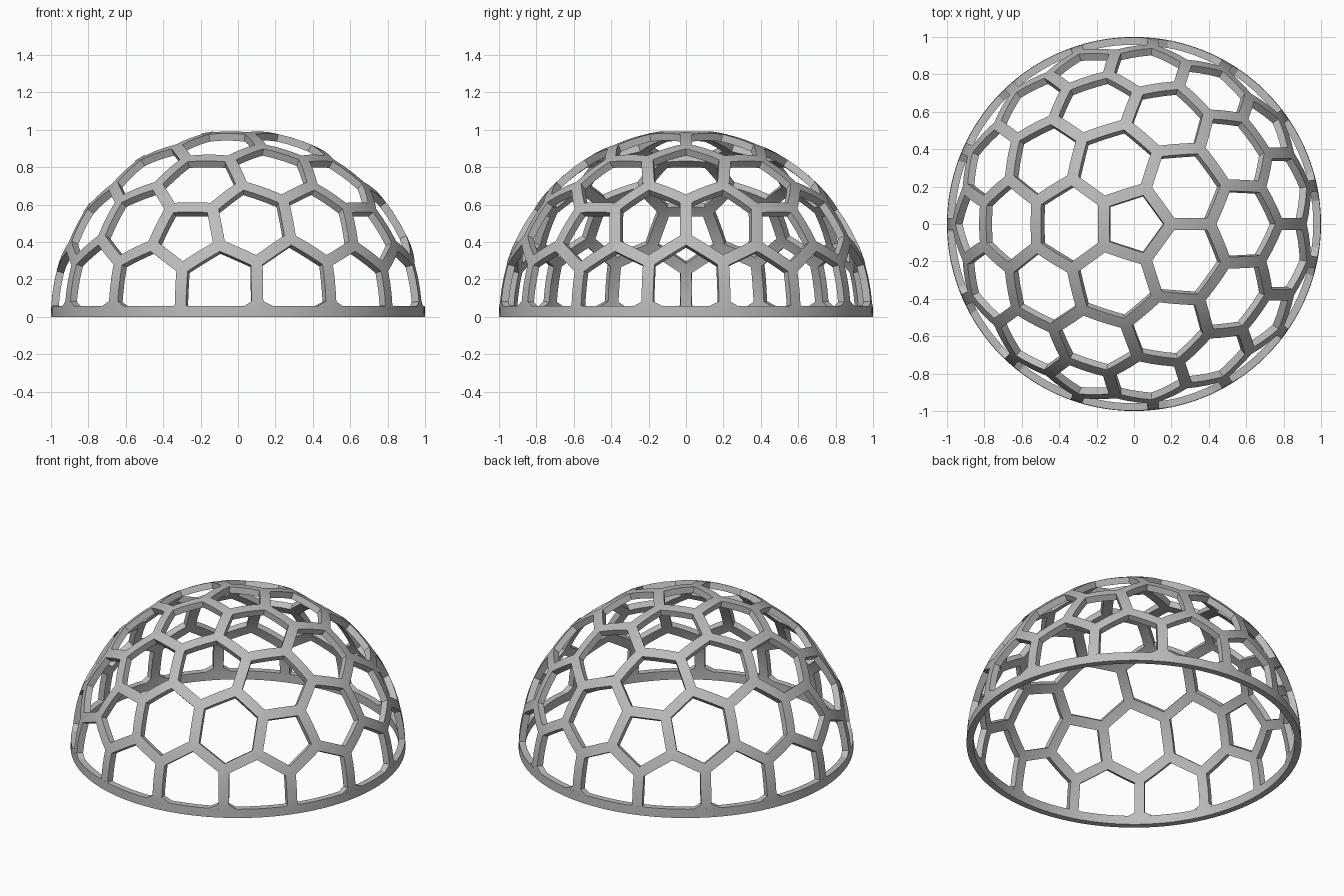
import bpy
import bmesh
from itertools import combinations, permutations
from math import sin, cos, atan2, pi, radians, sqrt
from mathutils import Vector

RIM_TOP = 0.057
THICKNESS = 0.04
HALF_STRUT = 0.032

cube = bpy.data.objects.get("Cube")
if cube:
    bpy.data.objects.remove(cube, do_unlink=True)

grey = bpy.data.materials.new("plain grey")
grey.use_nodes = True
colour = (0.5, 0.5, 0.5, 1)
grey.diffuse_color = colour
grey.node_tree.nodes["Principled BSDF"].inputs["Base Color"].default_value = colour


def finish(bm, name, thickness=0):
    """Turn a bmesh into a smooth, sharp-edged object."""
    mesh = bpy.data.meshes.new(name)
    bm.to_mesh(mesh)
    bm.free()
    mesh.materials.append(grey)
    obj = bpy.data.objects.new(name, mesh)
    bpy.context.collection.objects.link(obj)
    bpy.ops.object.select_all(action="DESELECT")
    obj.select_set(True)
    bpy.context.view_layer.objects.active = obj
    if thickness:
        solid = obj.modifiers.new("Thickness", "SOLIDIFY")
        solid.thickness = thickness
        solid.offset = -1
        bpy.ops.object.modifier_apply(modifier=solid.name)
    bpy.ops.object.shade_smooth_by_angle(angle=radians(30))
    return obj


# Cell centres: an icosahedron with every edge split in three
z = 1 / sqrt(5)
corners = [Vector((0, 0, 1)), Vector((0, 0, -1))]
for k in range(5):
    for height, turn in ((z, pi / 5), (-z, 0)):
        a = turn + k * 2 * pi / 5
        corners.append(Vector((2 * z * cos(a), 2 * z * sin(a), height)))


def joined(a, b):
    return a.dot(b) > 0.4


centres = list(corners)
centres += [a.slerp(b, 1 / 3) for a, b in permutations(corners, 2) if joined(a, b)]
centres += [(a + b + c).normalized() for a, b, c in combinations(corners, 3)
            if joined(a, b) and joined(b, c) and joined(a, c)]

hull = bmesh.new()
for c in centres:
    hull.verts.new(c)
bmesh.ops.convex_hull(hull, input=hull.verts)
hull.faces.index_update()

# Cells: one pentagon or hexagon around each centre
bm = bmesh.new()
nodes = [bm.verts.new(f.calc_center_median().normalized()) for f in hull.faces]
for v in hull.verts:
    n = v.co.normalized()
    u = n.orthogonal().normalized()
    w = n.cross(u)
    ring = [nodes[f.index] for f in v.link_faces]
    ring.sort(key=lambda p: atan2(p.co.dot(w), p.co.dot(u)))
    bm.faces.new(ring)
hull.free()
bm.normal_update()

# Lattice: inset the cells, open them and round the struts onto the sphere
cells = list(bm.faces)
bmesh.ops.inset_individual(bm, faces=cells, thickness=HALF_STRUT, use_even_offset=True)
bmesh.ops.delete(bm, geom=cells, context="FACES")
bmesh.ops.subdivide_edges(bm, edges=bm.edges[:], cuts=2, use_grid_fill=True)
for v in bm.verts:
    v.co.normalize()
bmesh.ops.bisect_plane(bm, geom=bm.verts[:] + bm.edges[:] + bm.faces[:],
                       plane_co=(0, 0, RIM_TOP), plane_no=(0, 0, 1), clear_inner=True)
bm.normal_update()
finish(bm, "dome_lattice", THICKNESS)

# Base rim: a closed band that follows the sphere
bm = bmesh.new()
SEGMENTS = 120
top = sqrt(1 - RIM_TOP ** 2)
inner = 1 - THICKNESS
profile = [(1, 0), (top, RIM_TOP), (top * inner, RIM_TOP), (inner, 0)]
loops = []
for r, h in profile:
    angles = [2 * pi * i / SEGMENTS for i in range(SEGMENTS)]
    loops.append([bm.verts.new((r * cos(a), r * sin(a), h)) for a in angles])
for k, lower in enumerate(loops):
    upper = loops[(k + 1) % len(loops)]
    for i in range(SEGMENTS):
        j = (i + 1) % SEGMENTS
        bm.faces.new((lower[i], lower[j], upper[j], upper[i]))
bmesh.ops.recalc_face_normals(bm, faces=bm.faces)
finish(bm, "base_rim")
